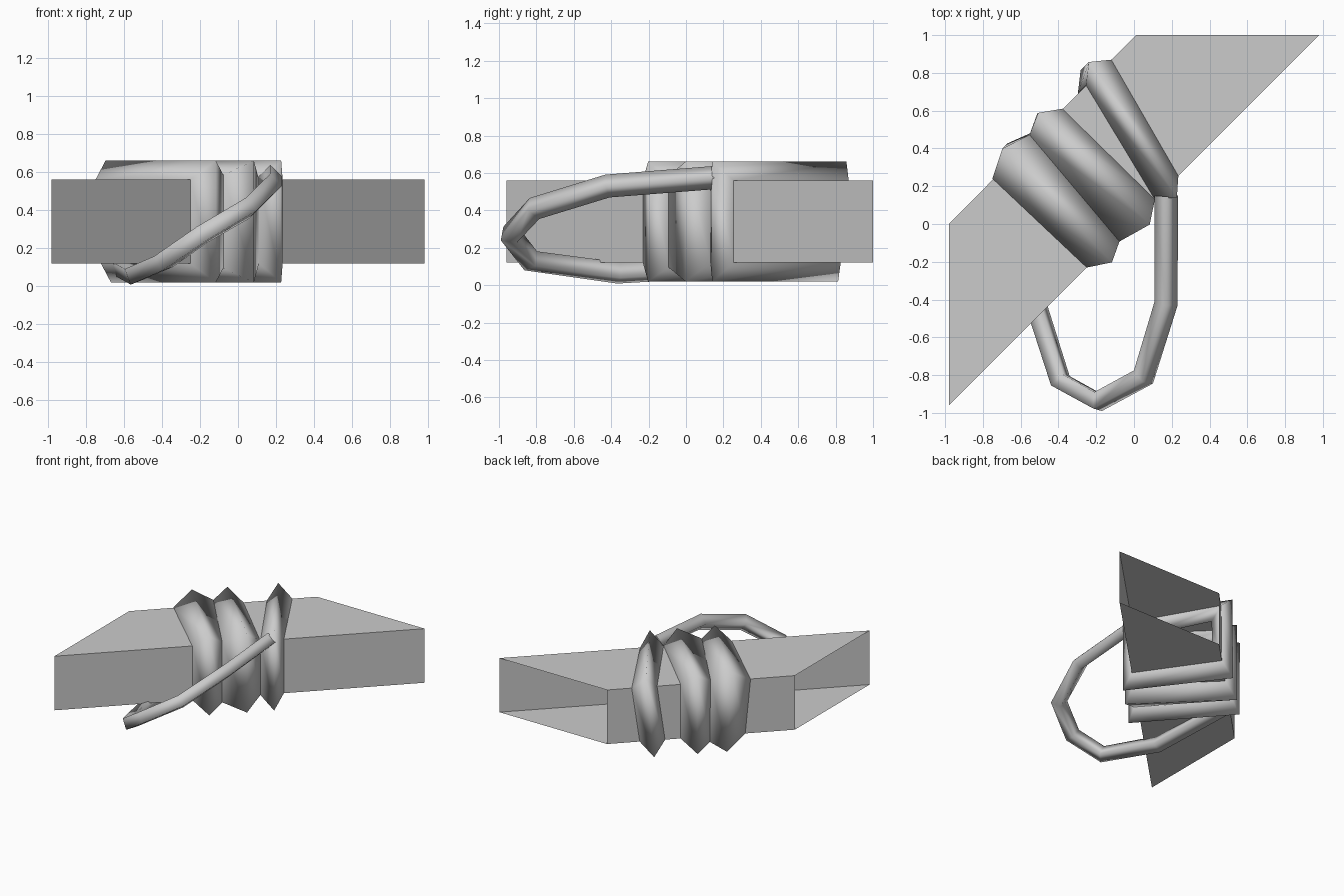
import bpy
import bmesh
from math import sqrt

cube = bpy.data.objects.get("Cube")
if cube:
    bpy.data.objects.remove(cube, do_unlink=True)

# Single flat grey
grey = bpy.data.materials.new("plain_grey")
grey.use_nodes = True
grey.diffuse_color = (0.6, 0.6, 0.6, 1)
grey.node_tree.nodes["Principled BSDF"].inputs["Base Color"].default_value = (0.6, 0.6, 0.6, 1)

LOW, HIGH = 0.12, 0.56        # beam bottom and top
FRONT, BACK = 0.014, 0.70     # beam walls, measured across the diagonal


def add_mesh(name, verts, faces, smooth, recalc):
    mesh = bpy.data.meshes.new(name)
    mesh.from_pydata(verts, [], faces)
    if recalc:
        bm = bmesh.new()
        bm.from_mesh(mesh)
        bmesh.ops.recalc_face_normals(bm, faces=bm.faces)
        bm.to_mesh(mesh)
        bm.free()
    mesh.polygons.foreach_set("use_smooth", [smooth] * len(mesh.polygons))
    mesh.materials.append(grey)
    obj = bpy.data.objects.new(name, mesh)
    bpy.context.collection.objects.link(obj)
    return obj


def diagonal(along, across, z):
    """Point given along and across the diagonal beam."""
    return ((along - across) / sqrt(2), (along + across) / sqrt(2), z)


# Beam: diagonal sleeve with slanted open ends
outline = [(-0.98, -0.96), (0.98, 1.0), (0.01, 1.0), (-0.98, 0.0)]
beam_verts = [(x, y, z) for z in (LOW, HIGH) for x, y in outline]
add_mesh("beam", beam_verts,
         [(3, 2, 1, 0), (4, 5, 6, 7), (0, 1, 5, 4), (2, 3, 7, 6)], False, False)


def wrap(name, back_top, back_low, front, lifts):
    """Square loop of diamond-section rope; each corner is (edge, ridge, edge) along the beam."""
    corners = [(back_top, BACK, 1, HIGH, 1), (front, FRONT, -1, HIGH, 1),
               (front, FRONT, -1, LOW, -1), (back_low, BACK, 1, LOW, -1)]
    verts = []
    for (a, ridge, b), wall, side, level, up in corners:
        for along, lift in ((a, lifts[0]), (ridge, 0.1), (b, lifts[1]), (ridge, -0.08)):
            out = min(lift, 0.075)
            verts.append(diagonal(along, wall + side * out, level + up * lift))
    faces = []
    for i in range(4):
        for j in range(4):
            k, m = (i + 1) % 4, (j + 1) % 4
            faces.append((i * 4 + j, i * 4 + m, k * 4 + m, k * 4 + j))
    return add_mesh(name, verts, faces, True, True)


# Two touching wraps and one slanted wrap
wrap("wrap_outer", (-0.36, -0.21, -0.057), (-0.32, -0.17, -0.04), (-0.34, -0.226, -0.12), (0, 0.025))
wrap("wrap_middle", (-0.057, 0.057, 0.163), (-0.057, 0.05, 0.163), (-0.12, 0.057, 0.17), (0.025, 0))
wrap("wrap_slanted", (0.34, 0.438, 0.53), (0.28, 0.375, 0.47), (0.17, 0.26, 0.346), (0, 0))

# Loose rope loop, swinging out in front and back under the beam
path = [(0.17, 0.15, 0.575), (0.17, -0.42, 0.53), (0.05, -0.81, 0.41),
        (-0.19, -0.94, 0.27), (-0.39, -0.83, 0.13), (-0.54, -0.36, 0.065),
        (-0.62, 0.40, 0.11)]
curve = bpy.data.curves.new("rope_loop", "CURVE")
curve.dimensions = "3D"
curve.bevel_depth = 0.062
curve.bevel_resolution = 0
spline = curve.splines.new("POLY")
spline.points.add(len(path) - 1)
for point, co in zip(spline.points, path):
    point.co = (*co, 1)
spline.use_smooth = True
curve.materials.append(grey)
rope = bpy.data.objects.new("rope_loop", curve)
bpy.context.collection.objects.link(rope)
bpy.ops.object.select_all(action="DESELECT")
rope.select_set(True)
bpy.context.view_layer.objects.active = rope
bpy.ops.object.convert(target="MESH")
